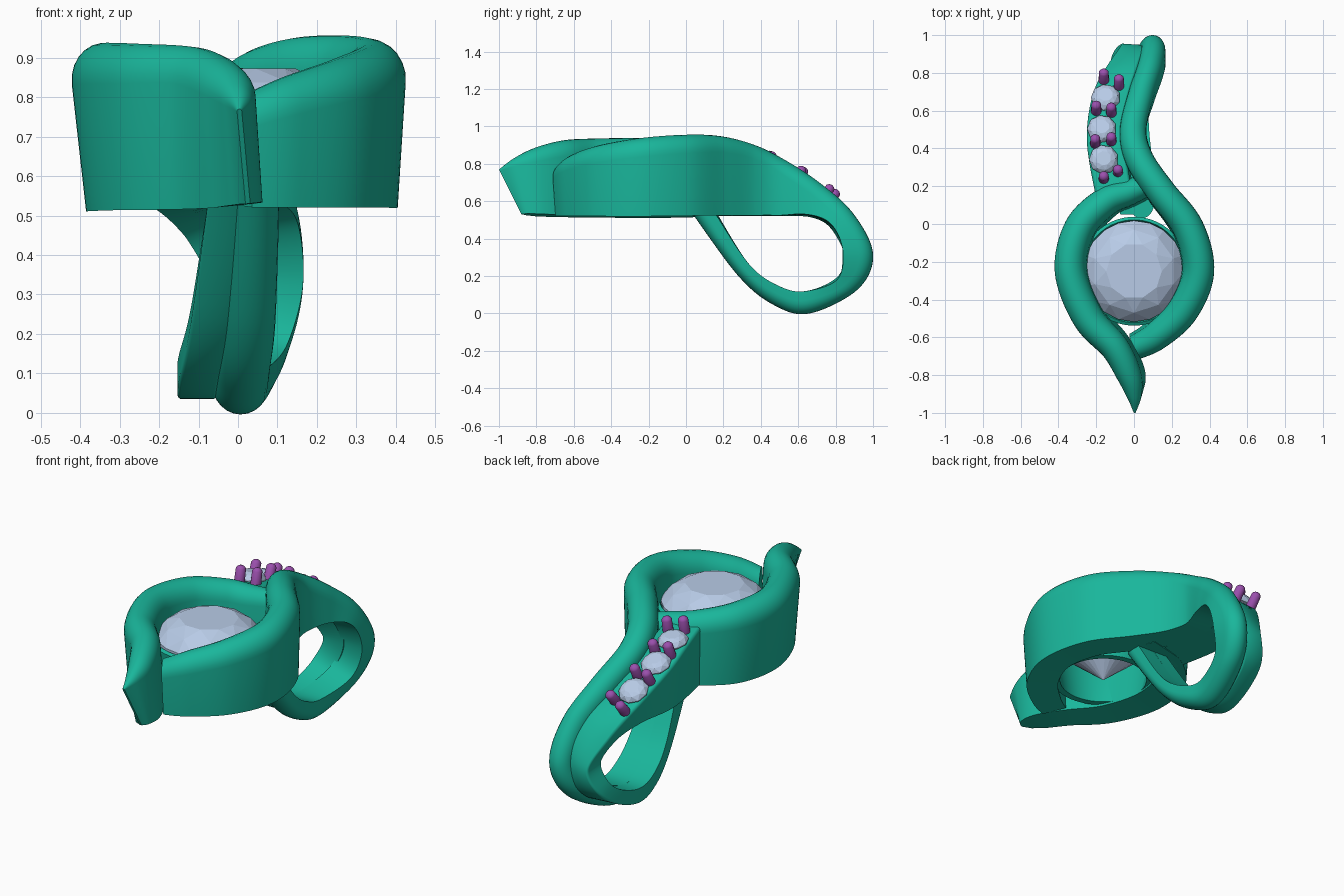
import bpy, bmesh, math
from mathutils import Vector, Matrix

if "Cube" in bpy.data.objects:
    bpy.data.objects.remove(bpy.data.objects["Cube"])


def material(name, rgb):
    m = bpy.data.materials.new(name)
    m.diffuse_color = (*rgb, 1)
    m.use_nodes = True
    m.node_tree.nodes["Principled BSDF"].inputs["Base Color"].default_value = m.diffuse_color
    return m


GREEN = material("green_metal", (0.01, 0.47, 0.33))
GEM = material("pale_gem", (0.48, 0.60, 0.80))
PURPLE = material("purple_prong", (0.33, 0.08, 0.42))


def finish(name, bm, mat, smooth=True):
    bmesh.ops.recalc_face_normals(bm, faces=bm.faces)
    me = bpy.data.meshes.new(name)
    bm.to_mesh(me)
    bm.free()
    me.materials.append(mat)
    if smooth:
        for p in me.polygons:
            p.use_smooth = True
        me.set_sharp_from_angle(angle=math.radians(35))
    ob = bpy.data.objects.new(name, me)
    bpy.context.collection.objects.link(ob)
    return ob


def spline(stations, steps=10):
    """Catmull-Rom through the stations"""
    s = [stations[0]] + stations + [stations[-1]]
    out = []
    for i in range(1, len(s) - 2):
        for k in range(steps):
            t = k / steps
            out.append([0.5 * (2 * b + (c - a) * t + (2 * a - 5 * b + 4 * c - d) * t * t
                               + (3 * b - a - 3 * c + d) * t ** 3)
                        for a, b, c, d in zip(*s[i - 1:i + 3])])
    return out + [list(stations[-1])]


def band(name, stations, round_f):
    """Sweep: each station is bottom xyz, top xyz, width; the top edge is rounded"""
    pts = spline(stations)
    low = [Vector(p[:3]) for p in pts]
    top = [Vector(p[3:6]) for p in pts]
    mid = [(a + b) / 2 for a, b in zip(low, top)]
    bm = bmesh.new()
    rings = []
    for i, p in enumerate(pts):
        tangent = mid[min(i + 1, len(mid) - 1)] - mid[max(i - 1, 0)]
        up = top[i] - low[i]
        depth = up.length
        up.normalize()
        side = tangent.cross(up).normalized()
        h = p[6] / 2
        rx = h * round_f
        rz = min(rx * 1.15, depth * 0.6)
        prof = [(-h, 0)]
        for k in range(13):
            a = math.pi * (1 - k / 12)
            c = math.cos(a)
            shift = (h - rx) * (0 if k == 6 else math.copysign(1, c))
            prof.append((shift + rx * c, depth - rz + rz * math.sin(a)))
        prof.append((h, 0))
        rings.append([bm.verts.new(low[i] + side * u + up * v) for u, v in prof])
    for a, b in zip(rings, rings[1:]):
        n = len(a)
        for j in range(n):
            bm.faces.new((a[j], a[(j + 1) % n], b[(j + 1) % n], b[j]))
    bm.faces.new(rings[0])
    bm.faces.new(rings[-1])
    return finish(name, bm, GREEN)


# Left wall of the setting, ending in the front tip
band("left_wall", [
    (.025, -.88, .53, .003, -1.0, .77, .012),
    (.02, -.85, .53, -.002, -.92, .83, .08),
    (-.01, -.77, .525, -.03, -.81, .885, .13),
    (-.09, -.64, .52, -.105, -.66, .925, .15),
    (-.225, -.48, .52, -.25, -.50, .935, .165),
    (-.30, -.25, .52, -.347, -.25, .937, .168),
    (-.265, -.03, .52, -.295, -.02, .925, .165),
    (-.14, .11, .525, -.155, .12, .90, .155),
    (-.02, .16, .525, -.03, .17, .88, .14),
    (.09, .20, .525, .09, .22, .86, .11)], 1.0)

# Right wall, running over the top and round into the loop
band("right_wall_and_loop", [
    (.005, -.64, .525, .005, -.66, .80, .13),
    (.11, -.58, .525, .12, -.60, .85, .15),
    (.245, -.45, .525, .265, -.46, .90, .165),
    (.32, -.25, .525, .347, -.25, .937, .168),
    (.275, -.02, .525, .29, -.02, .955, .165),
    (.14, .17, .525, .145, .17, .95, .155),
    (.03, .34, .525, .03, .34, .91, .15),
    (-.005, .50, .525, -.005, .49, .843, .14),
    (.04, .66, .525, .035, .70, .71, .135),
    (.085, .78, .47, .085, .89, .54, .135),
    (.10, .84, .33, .10, 1.0, .32, .13),
    (.06, .81, .19, .06, .92, .13, .135),
    (.01, .64, .12, .01, .66, 0, .14),
    (.01, .50, .145, .01, .47, .045, .14),
    (.025, .34, .26, .025, .28, .20, .14),
    (.04, .155, .54, .04, .03, .54, .13)], 1.0)

# Gem-set strip following the loop
band("gem_strip", [
    (-.09, .12, .525, -.10, .12, .86, .19),
    (-.13, .35, .525, -.14, .35, .815, .20),
    (-.14, .50, .525, -.15, .50, .755, .20),
    (-.11, .66, .525, -.125, .68, .655, .19),
    (-.05, .78, .47, -.06, .85, .51, .17),
    (-.01, .84, .33, -.005, .95, .32, .13),
    (-.06, .81, .19, -.06, .89, .15, .12),
    (-.10, .64, .12, -.10, .65, .04, .10),
    (-.10, .50, .145, -.10, .48, .07, .10),
    (-.07, .34, .26, -.07, .29, .215, .10),
    (-.035, .16, .54, -.035, .05, .54, .08)], 0.2)


def gem(name, loc, normal, r, levels, n):
    """Faceted stone: levels are (radius, height, half-step twist)"""
    bm = bmesh.new()
    for rad, z, tw in levels:
        for k in range(n):
            a = 2 * math.pi * (k + tw) / n
            bm.verts.new((r * rad * math.cos(a), r * rad * math.sin(a), r * z))
    bmesh.ops.remove_doubles(bm, verts=bm.verts, dist=1e-4)
    bmesh.ops.convex_hull(bm, input=bm.verts)
    bmesh.ops.dissolve_limit(bm, angle_limit=0.02, verts=bm.verts, edges=bm.edges)
    bm.transform(Matrix.Translation(loc) @ normal.to_track_quat('Z', 'Y').to_matrix().to_4x4())
    return finish(name, bm, GEM, False)


# Large centre stone and its tapered seat ring
UP = Vector((0, 0, 1))
gem("centre_stone", Vector((0, -.25, .77)), UP, .268,
    [(0, -.86, 0), (1, -.03, 0), (1, .03, 0), (1, -.03, .5), (1, .03, .5),
     (.82, .25, .5), (.55, .38, 0)], 10)
bm = bmesh.new()
ring = []
N = 64
for k in range(N):
    a = 2 * math.pi * k / N
    ring.append([bm.verts.new((r * math.cos(a), -.25 + r * math.sin(a), z))
                 for r, z in ((.225, .54), (.26, .54), (.288, .76), (.272, .77), (.255, .73))])
for k in range(N):
    a, b = ring[k], ring[(k + 1) % N]
    for j in range(5):
        bm.faces.new((a[j], a[(j + 1) % 5], b[(j + 1) % 5], b[j]))
finish("stone_seat", bm, GREEN)


def strip_frame(x, y):
    """Point and normal on the strip's upper surface"""
    knots = [(.12, .86), (.35, .815), (.5, .755), (.68, .655), (.85, .51)]
    for (y0, z0), (y1, z1) in zip(knots, knots[1:]):
        if y <= y1:
            break
    slope = (z1 - z0) / (y1 - y0)
    return Vector((x, y, z0 + slope * (y - y0))), Vector((0, -slope, 1)).normalized()


# Three small stones
for i, (x, y) in enumerate(((-.16, .34), (-.17, .50), (-.15, .665))):
    p, n = strip_frame(x, y)
    gem(f"small_stone_{i + 1}", p + n * .005, n, .078,
        [(.3, -.5, 0), (1, 0, 0), (1, .1, 0), (.8, .36, .5), (.5, .5, 0)], 9)

# Round-ended prongs
for i, (x, y) in enumerate(((-.16, .24), (-.085, .275), (-.205, .425), (-.12, .435),
                            (-.2, .595), (-.12, .585), (-.16, .755), (-.08, .725))):
    p, n = strip_frame(x, y)
    bm = bmesh.new()
    bmesh.ops.create_uvsphere(bm, u_segments=16, v_segments=8, radius=.028)
    for v in bm.verts:
        v.co.z += .062 if v.co.z > .001 else -.02
    bm.transform(Matrix.Translation(p) @ n.to_track_quat('Z', 'Y').to_matrix().to_4x4())
    finish(f"prong_{i + 1}", bm, PURPLE)
